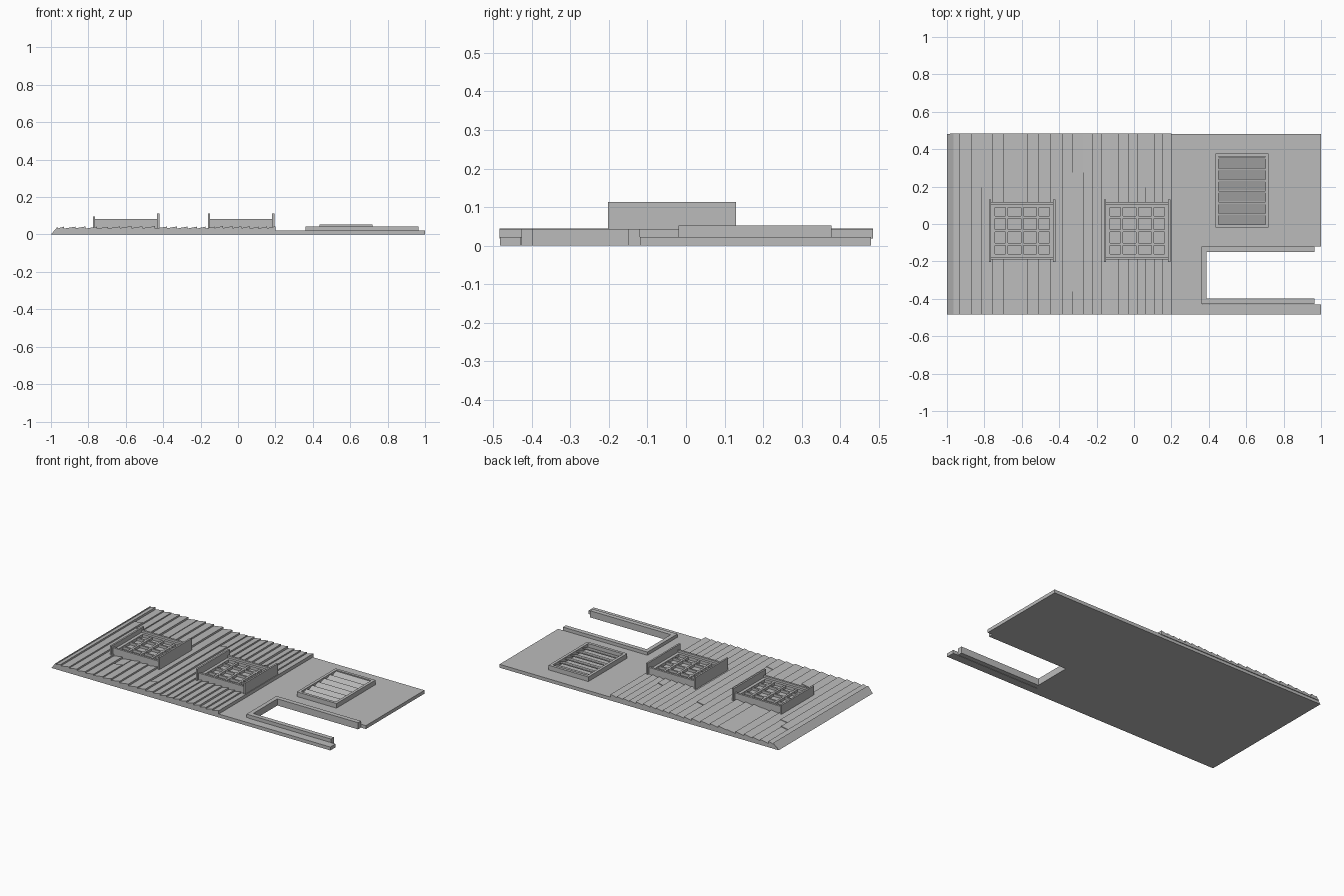
import bpy
import bmesh
import random

random.seed(4)
cube = bpy.data.objects.get("Cube")
if cube:
    bpy.data.objects.remove(cube, do_unlink=True)

grey = bpy.data.materials.new("plain grey")
grey.use_nodes = True
grey.diffuse_color = (0.5, 0.5, 0.5, 1)
shader = next(n for n in grey.node_tree.nodes if n.type == 'BSDF_PRINCIPLED')
shader.inputs["Base Color"].default_value = grey.diffuse_color


def finish(bm, name):
    bmesh.ops.recalc_face_normals(bm, faces=bm.faces)
    mesh = bpy.data.meshes.new(name)
    bm.to_mesh(mesh)
    bm.free()
    mesh.materials.append(grey)
    obj = bpy.data.objects.new(name, mesh)
    bpy.context.collection.objects.link(obj)
    return obj


def prism(bm, base, shift):
    """Extrude a polygon of 3D points along a vector."""
    face = bm.faces.new([bm.verts.new(p) for p in base])
    top = bmesh.ops.extrude_face_region(bm, geom=[face])["geom"]
    verts = [v for v in top if isinstance(v, bmesh.types.BMVert)]
    bmesh.ops.translate(bm, verts=verts, vec=shift)


def box(bm, x0, x1, y0, y1, z0, z1):
    prism(bm, [(x0, y0, z0), (x1, y0, z0), (x1, y1, z0), (x0, y1, z0)],
          (0, 0, z1 - z0))


def profile_y(bm, points, y0, y1):
    """Run an x-z profile from y0 to y1."""
    prism(bm, [(x, y0, z) for x, z in points], (0, y1 - y0, 0))


def ring(bm, x0, x1, y0, y1, w, z0, z1):
    """Rectangular border of width w."""
    box(bm, x0, x1, y0, y0 + w, z0, z1)
    box(bm, x0, x1, y1 - w, y1, z0, z1)
    box(bm, x0, x0 + w, y0 + w, y1 - w, z0, z1)
    box(bm, x1 - w, x1, y0 + w, y1 - w, z0, z1)


# Plain wall half with the doorway cut out of its outer edge
bm = bmesh.new()
outline = [(0.2, -0.483), (1, -0.483), (1, -0.43), (0.37, -0.43),
           (0.37, -0.12), (1, -0.12), (1, 0.48), (0.2, 0.48)]
prism(bm, [(x, y, 0) for x, y in outline], (0, 0, 0.022))
finish(bm, "wall_slab")

# Backing and bevelled end under the boards
bm = bmesh.new()
profile_y(bm, [(-1, 0), (0.2, 0), (0.2, 0.026), (-0.978, 0.026)], -0.483, 0.48)
finish(bm, "siding_base")

# Overlapping boards; a few are jointed part way along
edges = [-0.965, -0.93, -0.87, -0.815, -0.755, -0.695, -0.63, -0.57, -0.51,
         -0.445, -0.38, -0.325, -0.27, -0.22, -0.175, -0.125, -0.08, -0.03,
         0.02, 0.065, 0.11, 0.155, 0.2]
joints = {1: 0.27, 2: 0.195, 5: -0.28, 10: -0.36, 11: 0.275, 18: 0.195}
bm = bmesh.new()
profile_y(bm, [(-0.985, 0.018), (-0.965, 0.018), (-0.965, 0.041)], -0.484, 0.485)
for i, (a, b) in enumerate(zip(edges, edges[1:])):
    lift = random.uniform(-0.002, 0.002)
    cuts = [-0.484, joints[i], 0.485] if i in joints else [-0.484, 0.485]
    for k, (y0, y1) in enumerate(zip(cuts, cuts[1:])):
        z = lift - 0.004 * k
        profile_y(bm, [(a, 0.018), (b, 0.018), (b, 0.043 + z), (a, 0.033 + z)],
                  y0, y1)
finish(bm, "siding_boards")

# Doorway trim on three sides
bm = bmesh.new()
box(bm, 0.36, 0.965, -0.427, -0.397, 0, 0.043)
box(bm, 0.36, 0.965, -0.15, -0.12, 0, 0.043)
box(bm, 0.36, 0.387, -0.397, -0.15, 0, 0.043)
finish(bm, "door_frame")


# Two boxed windows with four by four panes
def window(name, cx, left_height):
    bm = bmesh.new()
    box(bm, cx - 0.178, cx - 0.167, -0.203, 0.13, 0.025, left_height)
    box(bm, cx + 0.165, cx + 0.176, -0.203, 0.13, 0.025, 0.113)
    box(bm, cx - 0.167, cx + 0.165, -0.19, -0.177, 0.025, 0.082)
    box(bm, cx - 0.167, cx + 0.165, 0.105, 0.118, 0.025, 0.082)
    finish(bm, name + "_casing")
    bm = bmesh.new()
    x0, x1, y0, y1 = cx - 0.167, cx + 0.165, -0.18, 0.108
    ring(bm, x0, x1, y0, y1, 0.02, 0.025, 0.068)
    for i in (1, 2, 3):
        x = x0 + (x1 - x0) * i / 4
        y = y0 + (y1 - y0) * i / 4
        box(bm, x - 0.007, x + 0.007, y0, y1, 0.025, 0.066)
        box(bm, x0, x1, y - 0.006, y + 0.006, 0.025, 0.065)
    finish(bm, name + "_sash")
    bm = bmesh.new()
    box(bm, x0, x1, y0, y1, 0.044, 0.049)
    finish(bm, name + "_glass")


window("right_window", -0.597, 0.097)
window("left_window", 0.018, 0.113)

# Louvred vent
bm = bmesh.new()
ring(bm, 0.435, 0.72, -0.02, 0.378, 0.018, 0.02, 0.052)
finish(bm, "vent_frame")
bm = bmesh.new()
for i in range(6):
    y = -0.002 + 0.0605 * i
    prism(bm, [(0.45, y, 0.028), (0.45, y + 0.052, 0.046),
               (0.45, y + 0.058, 0.046), (0.45, y + 0.058, 0.04),
               (0.45, y, 0.022)], (0.255, 0, 0))
finish(bm, "vent_slats")
